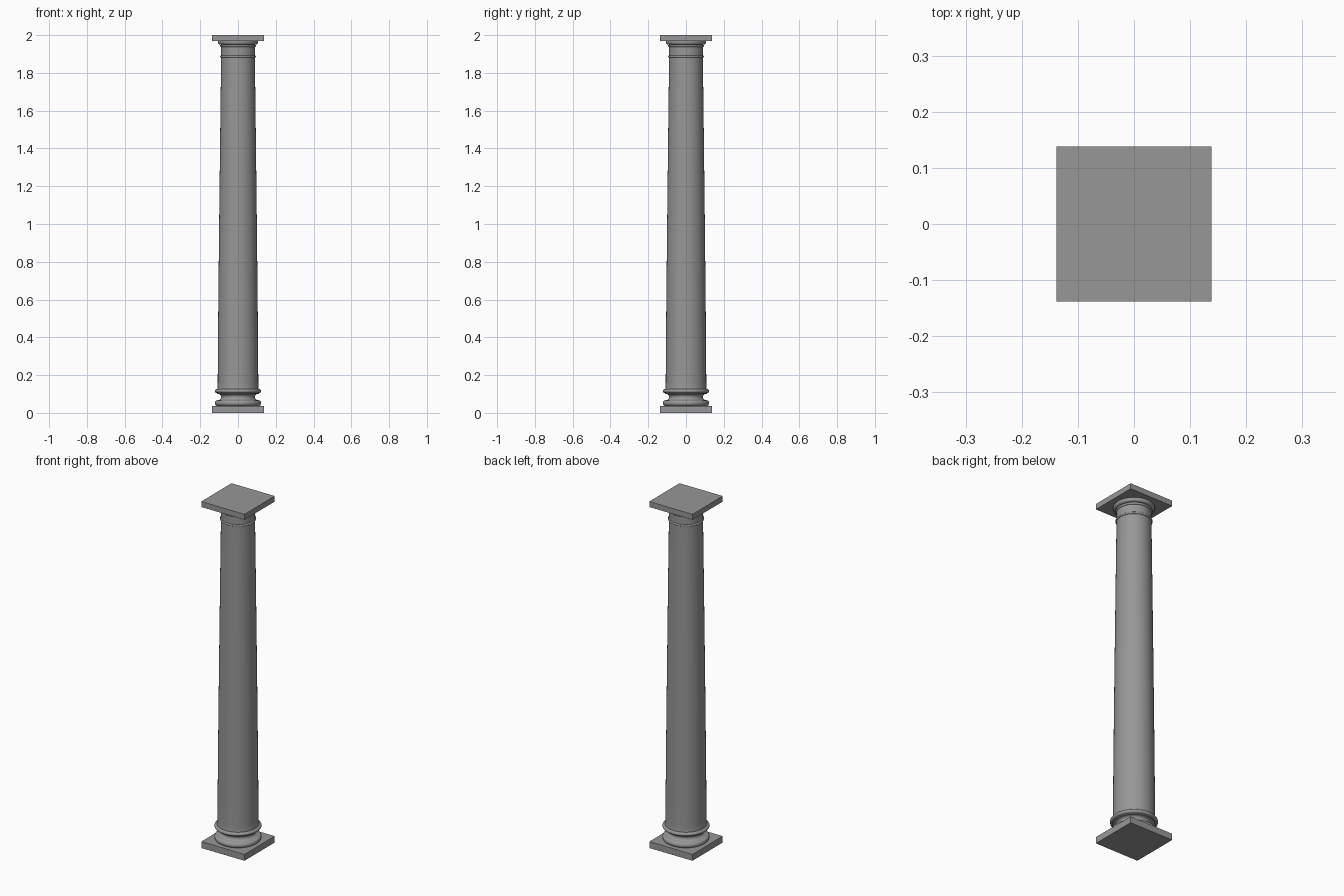
import bpy, bmesh
from math import pi, sin, cos, radians

if "Cube" in bpy.data.objects:
    bpy.data.objects.remove(bpy.data.objects["Cube"])

SIDES = 64

# Dark grey stone
stone = bpy.data.materials.new("dark_stone")
stone.diffuse_color = (0.31, 0.31, 0.31, 1)
stone.use_nodes = True
stone.node_tree.nodes["Principled BSDF"].inputs["Base Color"].default_value = stone.diffuse_color


def finish(name, bm, smooth=False):
    bmesh.ops.recalc_face_normals(bm, faces=bm.faces)
    mesh = bpy.data.meshes.new(name)
    bm.to_mesh(mesh)
    bm.free()
    mesh.materials.append(stone)
    obj = bpy.data.objects.new(name, mesh)
    bpy.context.collection.objects.link(obj)
    if smooth:
        bpy.ops.object.select_all(action='DESELECT')
        obj.select_set(True)
        bpy.context.view_layer.objects.active = obj
        bpy.ops.object.shade_smooth_by_angle(angle=radians(40))


def box(name, half, z0, z1):
    bm = bmesh.new()
    bmesh.ops.create_cube(bm, size=1)
    for v in bm.verts:
        v.co.x *= 2 * half
        v.co.y *= 2 * half
        v.co.z = z0 if v.co.z < 0 else z1
    finish(name, bm)


def lathe(name, profile):
    """Revolve (radius, z) points around z and cap both ends."""
    bm = bmesh.new()
    rings = [[bm.verts.new((r * cos(2 * pi * i / SIDES), r * sin(2 * pi * i / SIDES), z))
              for i in range(SIDES)] for r, z in profile]
    for a, b in zip(rings, rings[1:]):
        for i in range(SIDES):
            j = (i + 1) % SIDES
            bm.faces.new((a[i], a[j], b[j], b[i]))
    bm.faces.new(rings[0])
    bm.faces.new(rings[-1])
    finish(name, bm, True)


def bulge(r, z0, z1, depth, a0=-90, a1=90, n=8):
    """Arc of a moulding: negative depth makes a hollow."""
    zc, h = (z0 + z1) / 2, (z1 - z0) / 2
    angles = [radians(a0 + (a1 - a0) * i / n) for i in range(n + 1)]
    return [(r + depth * cos(a), zc + h * sin(a)) for a in angles]


# Square slabs at foot and head
box("plinth", 0.138, 0.0, 0.037)
box("abacus", 0.138, 1.968, 2.0)

# Base: lower torus, hollow scotia, fillet, upper torus
lathe("base_moulding",
      bulge(0.110, 0.037, 0.066, 0.013)
      + bulge(0.105, 0.068, 0.100, -0.016)
      + [(0.110, 0.100), (0.110, 0.104)]
      + bulge(0.112, 0.105, 0.126, 0.011)
      + [(0.108, 0.126)])

# Shaft with gentle entasis
shaft = [(0.110, 0.125), (0.108, 0.14)]
for i in range(13):
    t = i / 12
    shaft.append((0.1075 - 0.018 * t ** 1.2, 0.16 + 1.71 * t))
lathe("shaft", shaft + [(0.0895, 1.94)])

# Neck ring and capital mouldings
lathe("neck_ring", [(0.087, 1.880)] + bulge(0.090, 1.881, 1.892, 0.005) + [(0.087, 1.892)])
lathe("capital_moulding",
      [(0.087, 1.936)]
      + bulge(0.090, 1.937, 1.949, 0.005)
      + bulge(0.093, 1.949, 1.975, 0.013, -80, 0)
      + [(0.106, 1.968)])
